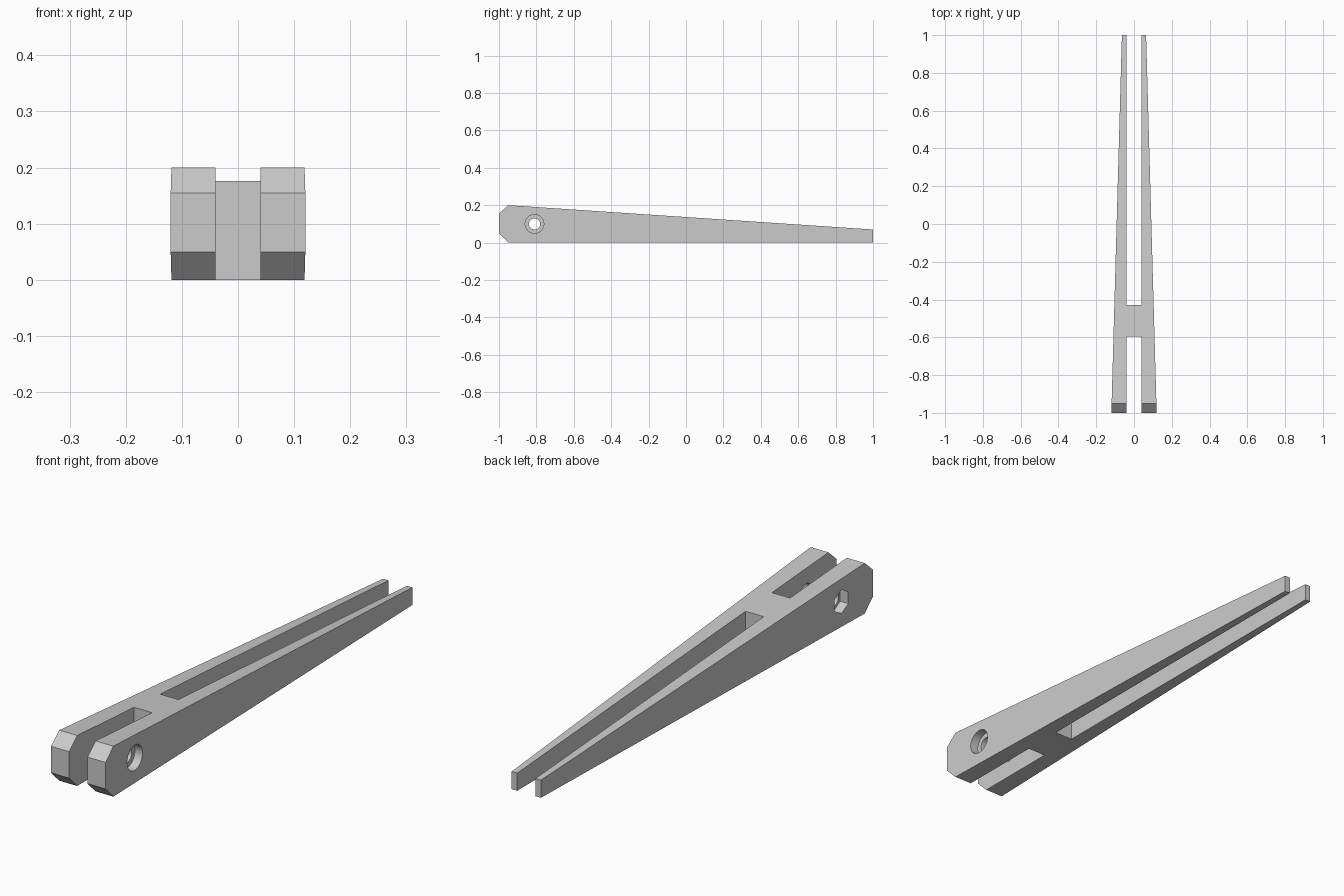
import bpy
import bmesh
import math

default = bpy.data.objects.get("Cube")
if default:
    bpy.data.objects.remove(default, do_unlink=True)

HOLE_Y, HOLE_Z = -0.81, 0.10
GAP = 0.04

grey = bpy.data.materials.new("light_grey")
grey.use_nodes = True
colour = (0.6, 0.6, 0.6, 1)
grey.diffuse_color = colour
grey.node_tree.nodes["Principled BSDF"].inputs["Base Color"].default_value = colour


def half_width(y):
    """Outer half width, tapering evenly from front to tip."""
    return 0.12 + (0.064 - 0.12) * (y + 1) / 2


def make_object(name, bm):
    bmesh.ops.recalc_face_normals(bm, faces=bm.faces)
    mesh = bpy.data.meshes.new(name)
    bm.to_mesh(mesh)
    bm.free()
    mesh.materials.append(grey)
    obj = bpy.data.objects.new(name, mesh)
    bpy.context.collection.objects.link(obj)
    return obj


def prism(name, points, x0, x1):
    """Extrude a (y, z) outline along x."""
    bm = bmesh.new()
    face = bm.faces.new([bm.verts.new((x0, y, z)) for y, z in points])
    moved = bmesh.ops.extrude_face_region(bm, geom=[face])["geom"]
    verts = [v for v in moved if isinstance(v, bmesh.types.BMVert)]
    bmesh.ops.translate(bm, verts=verts, vec=(x1 - x0, 0, 0))
    return make_object(name, bm)


def polygon(radius, sides):
    """Regular outline around the pivot hole, one corner pointing up."""
    angles = [2 * math.pi * i / sides for i in range(sides)]
    return [(HOLE_Y + radius * math.sin(a), HOLE_Z + radius * math.cos(a)) for a in angles]


def slot(name, y0, y1):
    return prism(name, [(y0, -0.1), (y1, -0.1), (y1, 0.3), (y0, 0.3)], -GAP, GAP)


# Tapered arm body with a chamfered front end
side_outline = [(-1, 0.05), (-0.95, 0), (1, 0), (1, 0.07), (-0.95, 0.2), (-1, 0.155)]
arm = prism("forked_arm", side_outline, -1, 1)
for v in arm.data.vertices:
    v.co.x *= half_width(v.co.y)

# Front and rear slots, through bore, round bolt recess and hexagonal nut recess
cutters = [
    slot("front_slot_cutter", -1.2, -0.595),
    slot("rear_slot_cutter", -0.43, 1.2),
    prism("bore_cutter", polygon(0.03, 32), -0.2, 0.2),
    prism("bolt_recess_cutter", polygon(0.05, 32), 0.08, 0.2),
    prism("nut_recess_cutter", polygon(0.047, 6), -0.2, -0.08),
]
bpy.context.view_layer.objects.active = arm
for cutter in cutters:
    cutter.hide_render = True
    mod = arm.modifiers.new(cutter.name, "BOOLEAN")
    mod.operation = "DIFFERENCE"
    mod.solver = "EXACT"
    mod.object = cutter
    bpy.ops.object.modifier_apply(modifier=mod.name)
for cutter in cutters:
    bpy.data.objects.remove(cutter, do_unlink=True)

# Smooth bores, crisp edges elsewhere
bpy.ops.object.select_all(action="DESELECT")
arm.select_set(True)
bpy.ops.object.shade_smooth_by_angle(angle=math.radians(30))
